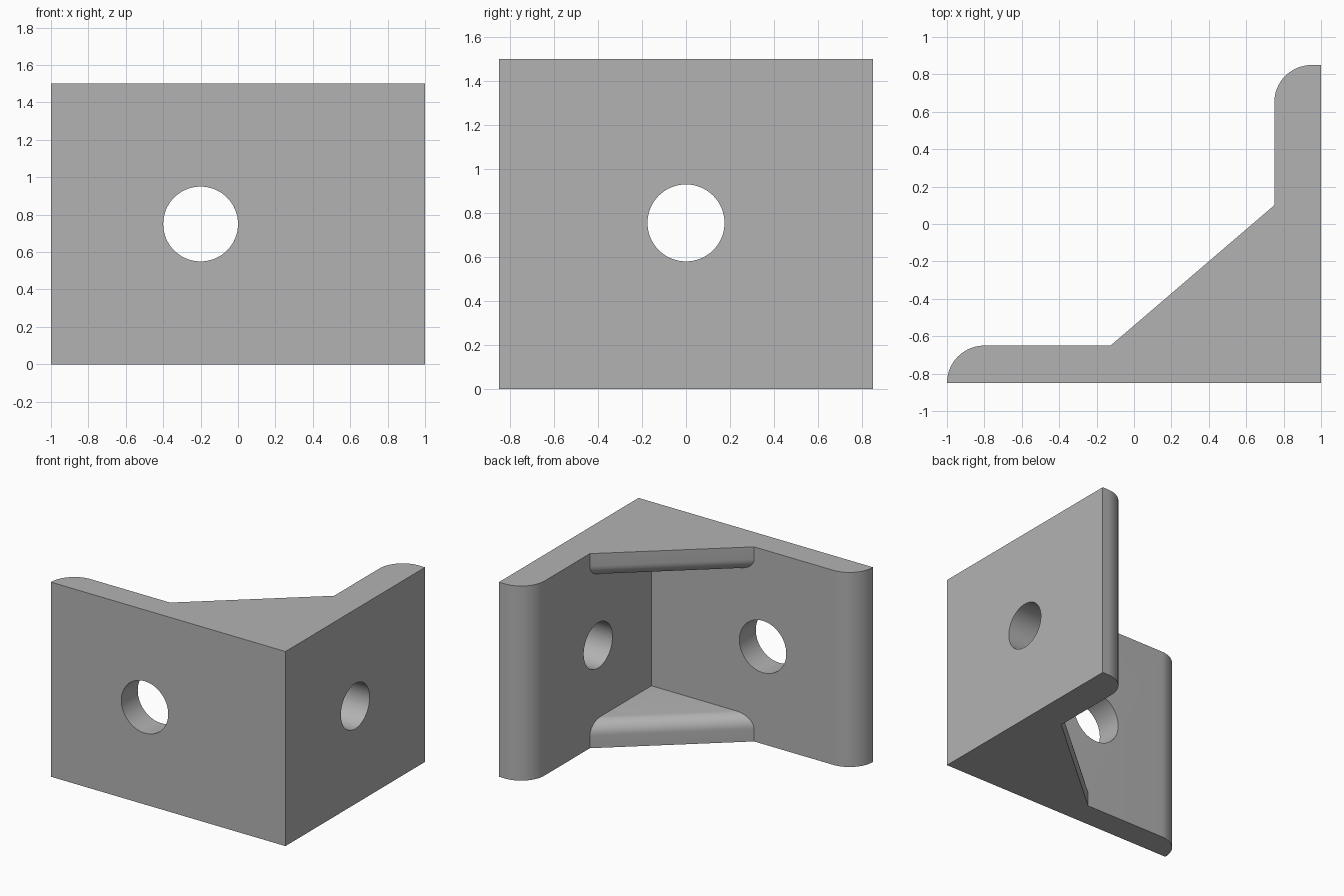
import bpy, bmesh, math
from mathutils import Matrix

cube = bpy.data.objects.get("Cube")
if cube:
    bpy.data.objects.remove(cube, do_unlink=True)

HEIGHT = 1.5
LEFT, BACK = 1.0, 0.85            # outer extents
IN_X, IN_Y = 0.75, -0.65          # inner faces of the two plates
END_R = 0.2                       # rounding at the free ends
WEB_T, WEB_R = 0.195, 0.1         # corner web thickness and edge rounding

grey = bpy.data.materials.new("plain grey")
grey.use_nodes = True
colour = (0.45, 0.45, 0.45, 1)
grey.diffuse_color = colour
grey.node_tree.nodes["Principled BSDF"].inputs["Base Color"].default_value = colour


def make_object(name, bm):
    bmesh.ops.recalc_face_normals(bm, faces=bm.faces)
    mesh = bpy.data.meshes.new(name)
    bm.to_mesh(mesh)
    bm.free()
    mesh.materials.append(grey)
    obj = bpy.data.objects.new(name, mesh)
    bpy.context.collection.objects.link(obj)
    return obj


def prism(outline, z, height):
    bm = bmesh.new()
    base = bm.faces.new([bm.verts.new((x, y, z)) for x, y in outline])
    top = bmesh.ops.extrude_face_region(bm, geom=[base])["geom"]
    bmesh.ops.translate(bm, vec=(0, 0, height),
                        verts=[v for v in top if isinstance(v, bmesh.types.BMVert)])
    return bm


def arc(cx, cy, start, end, steps=16):
    angles = [math.radians(start + (end - start) * i / steps) for i in range(steps + 1)]
    return [(cx + END_R * math.cos(a), cy + END_R * math.sin(a)) for a in angles]


def web(name, z, inner_z):
    # triangular web with its inner diagonal edge rounded over
    bm = prism([(IN_X, IN_Y), (IN_X, 0.1), (-0.125, IN_Y)], z, WEB_T)
    edge = [e for e in bm.edges
            if all(abs(v.co.z - inner_z) < 1e-4 for v in e.verts)
            and all((v.co.xy - bm_corner).length > 0.1 for v in e.verts)]
    bmesh.ops.bevel(bm, geom=edge, offset=WEB_R, segments=10, profile=0.5, affect='EDGES')
    return make_object(name, bm)


def drill(name, matrix, radius):
    bm = bmesh.new()
    bmesh.ops.create_cone(bm, cap_ends=True, segments=64, radius1=radius,
                          radius2=radius, depth=0.6, matrix=matrix)
    return make_object(name, bm)


bm_corner = Matrix.Translation((IN_X, IN_Y, 0)).translation.xy

# L-shaped pair of plates with rounded free ends
profile = [(-LEFT, -BACK), (LEFT, -BACK), (LEFT, BACK)]
profile += arc(IN_X + END_R, BACK - END_R, 90, 180)
profile += [(IN_X, IN_Y)]
profile += arc(-LEFT + END_R, IN_Y - END_R, 90, 180)[:-1]
bracket = make_object("corner_bracket", prism(profile, 0, HEIGHT))

# Webs joined on, bolt holes cut through
lower = web("lower_web", 0, WEB_T)
upper = web("upper_web", HEIGHT - WEB_T, HEIGHT - WEB_T)
front_hole = drill("front_hole_cutter", Matrix.Translation((-0.2, -0.75, 0.75))
                   @ Matrix.Rotation(math.pi / 2, 4, 'X'), 0.2)
side_hole = drill("side_hole_cutter", Matrix.Translation((0.875, 0, 0.755))
                  @ Matrix.Rotation(math.pi / 2, 4, 'Y'), 0.175)
tools = [(lower, 'UNION'), (upper, 'UNION'),
         (front_hole, 'DIFFERENCE'), (side_hole, 'DIFFERENCE')]
for tool, operation in tools:
    mod = bracket.modifiers.new(tool.name, 'BOOLEAN')
    mod.operation, mod.object, mod.solver = operation, tool, 'EXACT'

bpy.ops.object.select_all(action='DESELECT')
bracket.select_set(True)
bpy.context.view_layer.objects.active = bracket
for mod in list(bracket.modifiers):
    bpy.ops.object.modifier_apply(modifier=mod.name)
for tool, _ in tools:
    bpy.data.objects.remove(tool, do_unlink=True)
bpy.ops.object.shade_smooth_by_angle(angle=math.radians(30))
